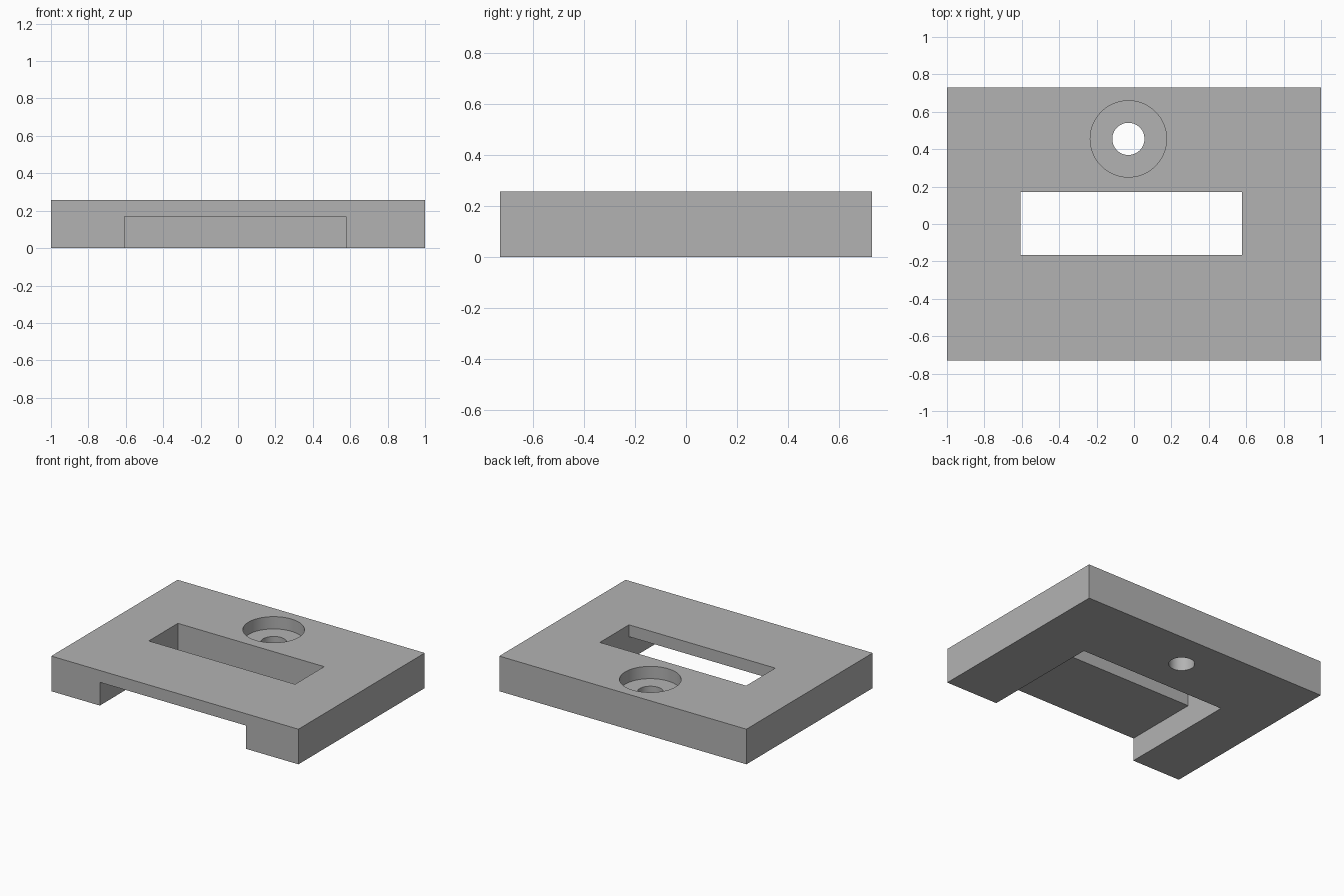
import bpy
import math

default = bpy.data.objects.get("Cube")
if default:
    bpy.data.objects.remove(default, do_unlink=True)

# Single plain grey
grey = bpy.data.materials.new("grey")
grey.use_nodes = True
colour = (0.45, 0.45, 0.45, 1)
grey.diffuse_color = colour
grey.node_tree.nodes["Principled BSDF"].inputs["Base Color"].default_value = colour


def box(name, low, high):
    bpy.ops.mesh.primitive_cube_add(size=1, location=[(a + b) / 2 for a, b in zip(low, high)])
    obj = bpy.context.object
    obj.name = name
    obj.scale = [b - a for a, b in zip(low, high)]
    bpy.ops.object.transform_apply(location=False, rotation=False, scale=True)
    obj.data.materials.append(grey)
    return obj


def cylinder(name, x, y, low, high, radius):
    bpy.ops.mesh.primitive_cylinder_add(vertices=96, radius=radius, depth=high - low,
                                        location=(x, y, (low + high) / 2))
    obj = bpy.context.object
    obj.name = name
    obj.data.materials.append(grey)
    return obj


HALF_DEPTH, HEIGHT = 0.73, 0.257
LEFT, RIGHT, BACK = -0.607, 0.577, 0.172
HOLE_X, HOLE_Y = -0.03, 0.455

plate = box("base_plate", (-1, -HALF_DEPTH, 0), (1, HALF_DEPTH, HEIGHT))

# Underside channel open at the front, window above it, counterbored screw hole
cutters = [
    box("channel_cutter", (LEFT, -1, -0.1), (RIGHT, BACK, 0.17)),
    box("window_cutter", (LEFT, -0.165, -0.2), (RIGHT, BACK, 0.4)),
    cylinder("screw_hole_cutter", HOLE_X, HOLE_Y, -0.1, 0.4, 0.086),
    cylinder("counterbore_cutter", HOLE_X, HOLE_Y, HEIGHT - 0.09, 0.4, 0.204),
]

bpy.ops.object.select_all(action='DESELECT')
plate.select_set(True)
bpy.context.view_layer.objects.active = plate
for cutter in cutters:
    cut = plate.modifiers.new(cutter.name, 'BOOLEAN')
    cut.operation = 'DIFFERENCE'
    cut.solver = 'EXACT'
    cut.object = cutter
    bpy.ops.object.modifier_apply(modifier=cut.name)
    bpy.data.objects.remove(cutter, do_unlink=True)

# Round the hole walls, keep every edge crisp
bpy.ops.object.shade_smooth_by_angle(angle=math.radians(30))
